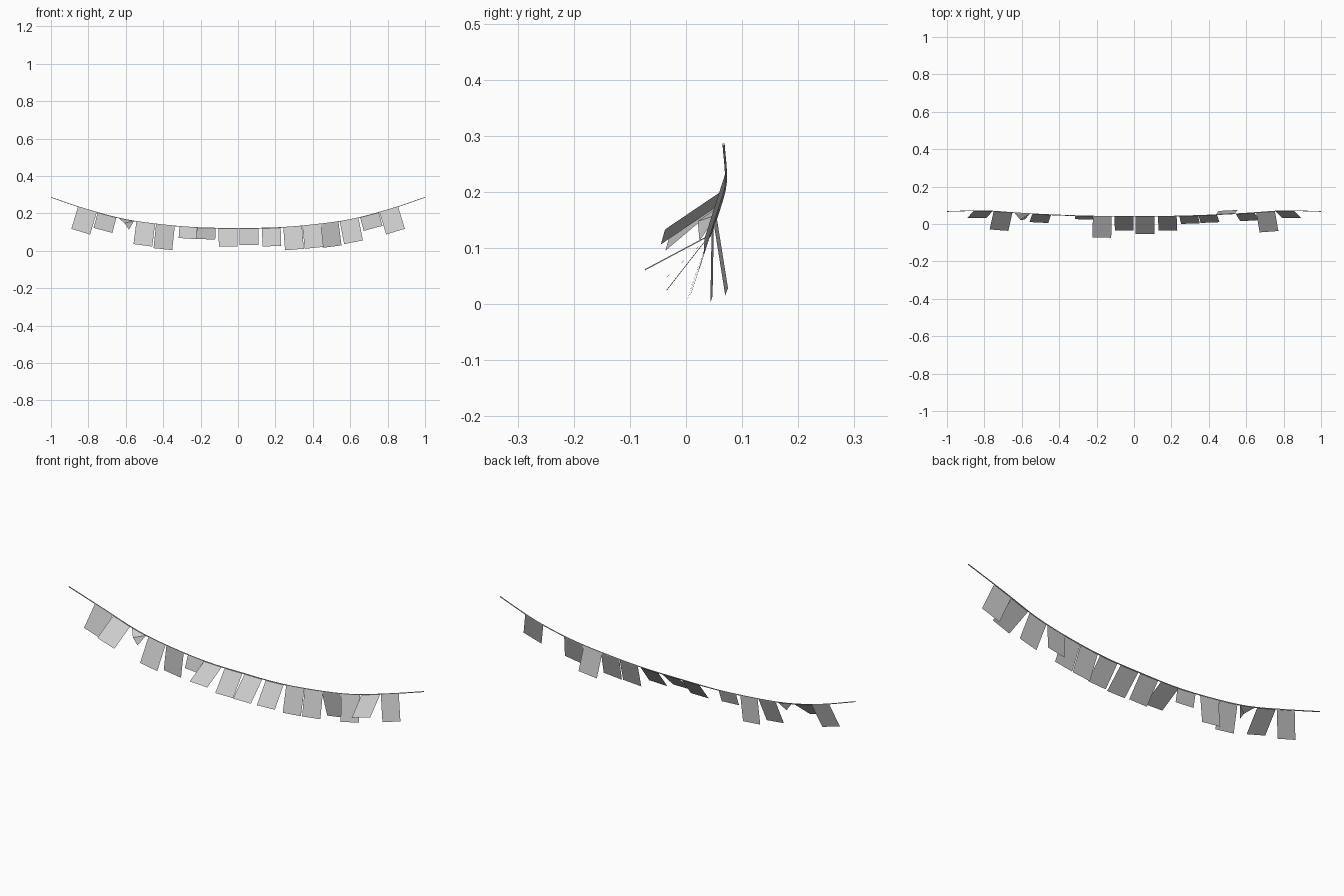
import bpy
from math import sin, cos, radians
from mathutils import Vector

if "Cube" in bpy.data.objects:
    bpy.data.objects.remove(bpy.data.objects["Cube"])

# sagging cord: height and depth at every 0.2 along x, symmetric about the middle
HEIGHT = [0.121, 0.123, 0.139, 0.167, 0.219, 0.285]
DEPTH = [0.041, 0.042, 0.048, 0.058, 0.071, 0.067]


def sample(table, t):
    # smooth interpolation through the table, mirrored at the centre
    i = min(int(t), len(table) - 2)
    f = t - i
    a, b = table[i], table[i + 1]
    prev = table[abs(i - 1)]
    nxt = table[i + 2] if i + 2 < len(table) else 2 * b - a
    m0, m1 = (b - prev) / 2, (nxt - a) / 2
    return ((2*f**3 - 3*f*f + 1) * a + (f**3 - 2*f*f + f) * m0
            + (3*f*f - 2*f**3) * b + (f**3 - f*f) * m1)


def cord_point(x):
    t = abs(x) * 5
    return Vector((x, sample(DEPTH, t), sample(HEIGHT, t)))


def make_mesh(name, verts, faces):
    mesh = bpy.data.meshes.new(name)
    mesh.from_pydata(verts, [], faces)
    ob = bpy.data.objects.new(name, mesh)
    bpy.context.collection.objects.link(ob)
    return ob


# cord as a thin square tube
N, R = 40, 0.0018
verts, faces = [], []
for i in range(N + 1):
    p = cord_point(-1 + 2 * i / N)
    verts += [p + Vector(o) for o in ((0, -R, -R), (0, R, -R), (0, R, R), (0, -R, R))]
for i in range(N):
    for k in range(4):
        a, b = i * 4 + k, i * 4 + (k + 1) % 4
        faces.append((a, b, b + 4, a + 4))
faces += [(3, 2, 1, 0), tuple(N * 4 + k for k in range(4))]
make_mesh("cord", verts, faces)

# flags: centre x on the cord, forward swing in degrees, length
FLAGS = [
    (-0.805, 17, 0.13), (-0.700, 49, 0.13), (-0.493, 20, 0.13), (-0.388, 1, 0.13),
    (-0.263, 17, 0.065), (-0.170, 62, 0.13), (-0.053, 38, 0.125), (0.059, 46, 0.13),
    (0.178, 38, 0.125), (0.292, 19, 0.13), (0.394, 18, 0.13), (0.487, -9, 0.13),
    (0.594, 18, 0.13), (0.703, 55, 0.13), (0.806, 17, 0.13),
]
for n, (x, swing, length) in enumerate(FLAGS, 1):
    a, b = cord_point(x - 0.05), cord_point(x + 0.05)
    along = (b - a).normalized()
    down = Vector((along.z, 0, -along.x)).normalized()
    drop = down * cos(radians(swing)) * length
    drop.y -= sin(radians(swing)) * length
    make_mesh(f"flag_{n:02d}", [a, a + drop, b + drop, b], [(0, 1, 2, 3)])

# one crumpled flag, folded to a small pointed scrap
make_mesh("crumpled_flag",
          [cord_point(-0.64), (-0.607, 0.021, 0.148), (-0.583, 0.024, 0.113), cord_point(-0.557)],
          [(0, 1, 3), (1, 2, 3)])
